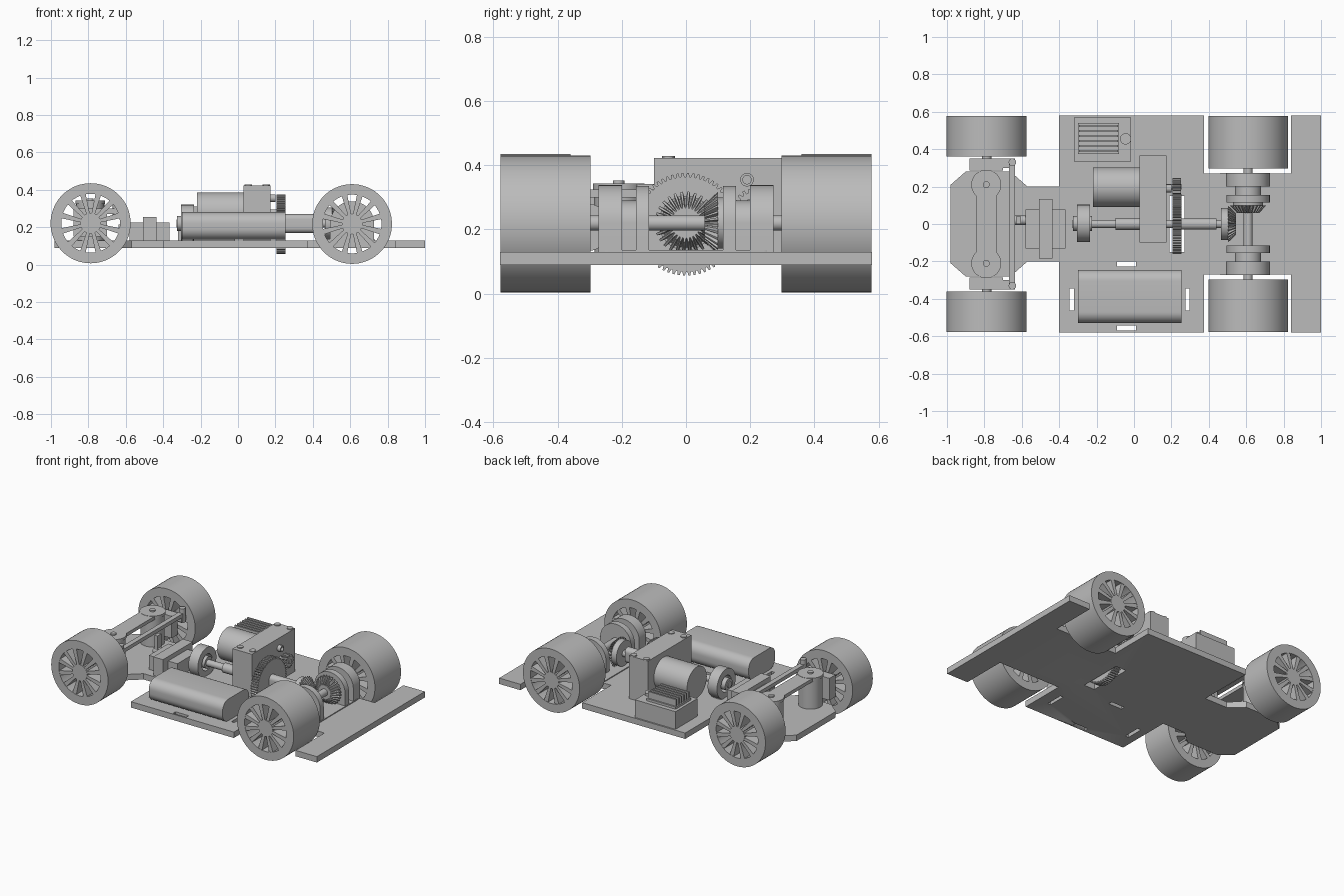
import bpy, bmesh
from math import sin, cos, pi

cube = bpy.data.objects.get("Cube")
if cube:
    bpy.data.objects.remove(cube, do_unlink=True)

grey = bpy.data.materials.new("plain_grey")
grey.use_nodes = True
grey.diffuse_color = (0.5, 0.5, 0.5, 1)
grey.node_tree.nodes["Principled BSDF"].inputs["Base Color"].default_value = (0.5, 0.5, 0.5, 1)


def place(axis, u, v, w):
    """Put a flat point (u, v) at depth w along the given axis."""
    return {"x": (w, u, v), "y": (u, w, v), "z": (u, v, w)}[axis]


def finish(name, bm, angle=30):
    bmesh.ops.recalc_face_normals(bm, faces=bm.faces)
    mesh = bpy.data.meshes.new(name)
    bm.to_mesh(mesh)
    bm.free()
    mesh.materials.append(grey)
    ob = bpy.data.objects.new(name, mesh)
    bpy.context.collection.objects.link(ob)
    bpy.ops.object.select_all(action="DESELECT")
    ob.select_set(True)
    bpy.context.view_layer.objects.active = ob
    bpy.ops.object.shade_smooth_by_angle(angle=angle * pi / 180)
    return ob


def prism(name, axis, polys, a, b, taper=1, centre=(0, 0)):
    """Extrude one or more flat outlines from a to b, with optional taper."""
    bm = bmesh.new()
    for pts in polys:
        low = [bm.verts.new(place(axis, u, v, a)) for u, v in pts]
        high = [bm.verts.new(place(axis, centre[0] + (u - centre[0]) * taper,
                                   centre[1] + (v - centre[1]) * taper, b)) for u, v in pts]
        bm.faces.new(low)
        bm.faces.new(high)
        n = len(pts)
        for i in range(n):
            j = (i + 1) % n
            bm.faces.new((low[i], low[j], high[j], high[i]))
    return finish(name, bm)


def rect(u0, u1, v0, v1):
    return [(u0, v0), (u1, v0), (u1, v1), (u0, v1)]


def circle(u, v, r, n=48):
    return [(u + r * cos(2 * pi * i / n), v + r * sin(2 * pi * i / n)) for i in range(n)]


def rounded(u0, u1, v0, v1, r, n=8):
    pts = []
    for k, (u, v) in enumerate(((u1 - r, v1 - r), (u0 + r, v1 - r), (u0 + r, v0 + r), (u1 - r, v0 + r))):
        for i in range(n + 1):
            t = pi / 2 * (k + i / n)
            pts.append((u + r * cos(t), v + r * sin(t)))
    return pts


def arch(u, v, r, base, n=24):
    top = [(u + r * cos(pi * i / n), v + r * sin(pi * i / n)) for i in range(n + 1)]
    return [(u + r, base)] + top + [(u - r, base)]


def gear(u, v, r, depth, teeth):
    pts = []
    for i in range(teeth):
        for f, rad in ((0, r - depth), (0.3, r - depth), (0.45, r), (0.8, r)):
            t = 2 * pi * (i + f) / teeth
            pts.append((u + rad * cos(t), v + rad * sin(t)))
    return pts


def box(name, x0, x1, y0, y1, z0, z1):
    return prism(name, "z", [rect(x0, x1, y0, y1)], z0, z1)


def cyl(name, axis, u, v, r, a, b):
    return prism(name, axis, [circle(u, v, r)], a, b)


def tube(name, axis, u, v, r_out, r_in, a, b, n=72):
    """Hollow ring made by sweeping a rectangular section."""
    bm = bmesh.new()
    rings = [[bm.verts.new(place(axis, p, q, w)) for p, q in circle(u, v, r, n)]
             for r, w in ((r_out, a), (r_out, b), (r_in, b), (r_in, a))]
    for k in range(4):
        for i in range(n):
            j, m = (i + 1) % n, (k + 1) % 4
            bm.faces.new((rings[k][i], rings[k][j], rings[m][j], rings[m][i]))
    return finish(name, bm)


# Chassis plate, with strap slots and an opening for the spur gear
half = [(-0.98, 0.21), (-0.9, 0.28), (-0.66, 0.28), (-0.57, 0.2), (-0.4, 0.2), (-0.4, 0.58),
        (0.375, 0.58), (0.375, 0.27), (0.84, 0.27), (0.84, 0.58), (1, 0.58)]
outline = half + [(x, -y) for x, y in reversed(half)]
slots = [rect(-0.09, 0.01, -0.227, -0.2), rect(-0.09, 0.01, -0.57, -0.543),
         rect(-0.345, -0.32, -0.463, -0.345), rect(0.275, 0.297, -0.463, -0.345),
         rect(0.19, 0.27, -0.15, 0.15)]
cutter = prism("slot_cutter", "z", slots, 0, 0.3)
cutter.hide_render = True
plate = prism("chassis_plate", "z", [outline], 0.09, 0.13)
cut = plate.modifiers.new("slots", "BOOLEAN")
cut.operation = "DIFFERENCE"
cut.object = cutter
bpy.ops.object.modifier_apply(modifier=cut.name)
bpy.data.objects.remove(cutter, do_unlink=True)

# Wheels: a hollow tyre, a hub and twelve tapered spokes
HUB, RIM = 0.055, 0.157
for end, wx, wz, wr, inner in (("front", -0.788, 0.221, 0.214, 0.36), ("rear", 0.61, 0.217, 0.213, 0.297)):
    for side, s in (("left", 1), ("right", -1)):
        a, b = s * inner, s * 0.577
        tube(f"{end}_{side}_tyre", "y", wx, wz, wr, RIM, a, b)
        spokes = []
        for i in range(12):
            t = 2 * pi * (i + 0.5) / 12
            spokes.append([(wx + r * cos(t) - h * sin(t), wz + r * sin(t) + h * cos(t))
                           for r, h in ((HUB - 0.003, -0.009), (RIM + 0.002, -0.015),
                                        (RIM + 0.002, 0.015), (HUB - 0.003, 0.009))])
        prism(f"{end}_{side}_spokes", "y", spokes, a + s * 0.002, b - s * 0.002)
        cyl(f"{end}_{side}_hub", "y", wx, wz, HUB, a, b - s * 0.001)

# Front axle: columns, beam, steering knuckles and tie rod
for side, s in (("left", 1), ("right", -1)):
    cyl(f"kingpin_column_{side}", "z", -0.79, s * 0.21, 0.075, 0.13, 0.325)
    cyl(f"beam_pad_{side}", "z", -0.79, s * 0.21, 0.08, 0.325, 0.343)
    cyl(f"kingpin_{side}", "z", -0.79, s * 0.21, 0.018, 0.34, 0.352)
    box(f"knuckle_{side}", -0.88, -0.7, *sorted((s * 0.285, s * 0.35)), 0.15, 0.3)
    cyl(f"stub_axle_{side}", "y", -0.788, 0.221, 0.025, s * 0.2, s * 0.38)
    box(f"steering_arm_{side}", -0.71, -0.635, *sorted((s * 0.3, s * 0.35)), 0.27, 0.3)
    cyl(f"tie_rod_pin_{side}", "z", -0.65, s * 0.33, 0.02, 0.26, 0.355)
box("front_beam", -0.845, -0.735, -0.23, 0.23, 0.318, 0.341)
prism("tie_rod", "z", [rounded(-0.668, -0.635, -0.35, 0.35, 0.015)], 0.3, 0.325)

# Steering servo
box("servo_body", -0.58, -0.365, -0.13, 0.078, 0.13, 0.225)
box("servo_flange", -0.508, -0.435, -0.185, 0.133, 0.13, 0.255)
cyl("servo_shaft", "x", 0.02, 0.19, 0.025, -0.64, -0.58)
box("servo_horn", -0.63, -0.605, 0, 0.04, 0.15, 0.3)

# Battery pack
prism("battery", "x", [rounded(-0.53, -0.245, 0.133, 0.28, 0.06)], -0.3, 0.255)

# Speed controller with cooling fins
box("controller_case", -0.32, -0.015, 0.335, 0.57, 0.13, 0.25)
box("fin_base", -0.3, -0.08, 0.375, 0.54, 0.25, 0.265)
for i in range(6):
    y = 0.384 + i * 0.027
    box(f"cooling_fin_{i + 1}", -0.295, -0.085, y, y + 0.011, 0.26, 0.31)
cyl("controller_button", "z", -0.045, 0.455, 0.03, 0.25, 0.268)

# Motor and gearbox
cyl("motor", "x", 0.197, 0.28, 0.106, -0.22, 0.03)
box("gearbox_block", 0.03, 0.175, -0.1, 0.365, 0.13, 0.422)
for x in (0.055, 0.15):
    for y in (-0.055, 0.345):
        cyl("gearbox_screw", "z", x, y, 0.02, 0.42, 0.428)
tube("gearbox_eyelet", "x", 0.19, 0.355, 0.021, 0.013, 0.17, 0.2)
cyl("motor_shaft", "x", 0.2, 0.28, 0.015, 0.17, 0.255)
prism("motor_pinion", "x", [gear(0.2, 0.28, 0.045, 0.012, 14)], 0.205, 0.25)
prism("spur_gear", "x", [gear(0, 0.216, 0.16, 0.012, 60)], 0.205, 0.255)

# Drive shaft and its front bearing stand
tube("shaft_bearing", "x", 0.003, 0.22, 0.1, 0.055, -0.305, -0.235)
cyl("bearing_core", "x", 0.003, 0.22, 0.04, -0.325, -0.225)
box("bearing_foot", -0.3, -0.24, -0.05, 0.055, 0.13, 0.16)
cyl("drive_shaft_thin", "x", 0, 0.22, 0.022, -0.33, 0.52)
cyl("drive_shaft_thick", "x", 0, 0.22, 0.032, -0.1, 0.03)
prism("rear_shaft_sleeve", "x", [rounded(-0.03, 0.03, 0.168, 0.27, 0.028)], 0.255, 0.44)

# Rear axle, arched mounts and bevel gears
AX, AZ = 0.61, 0.22
cyl("rear_axle", "y", AX, AZ, 0.024, -0.31, 0.31)
prism("rear_mount_pad", "z", [rounded(0.435, 0.73, -0.272, 0.272, 0.03)], 0.128, 0.136)
for side, s in (("left", 1), ("right", -1)):
    prism(f"outer_arch_{side}", "y", [arch(AX, AZ, 0.118, 0.13)], s * 0.2, s * 0.273)
    prism(f"arch_spacer_{side}", "y", [arch(AX, AZ, 0.07, 0.13)], s * 0.155, s * 0.2)
    prism(f"inner_arch_{side}", "y", [arch(AX, AZ, 0.116, 0.13)], s * 0.115, s * 0.155)
cyl("bevel_back", "x", 0, AZ, 0.085, 0.465, 0.505)
prism("bevel_pinion", "x", [gear(0, AZ, 0.098, 0.02, 28)], 0.503, 0.545, 0.6, (0, AZ))
cyl("crown_back", "y", AX, AZ, 0.08, 0.115, 0.098)
prism("bevel_crown", "y", [gear(AX, AZ, 0.098, 0.02, 28)], 0.1, 0.058, 0.6, (AX, AZ))
